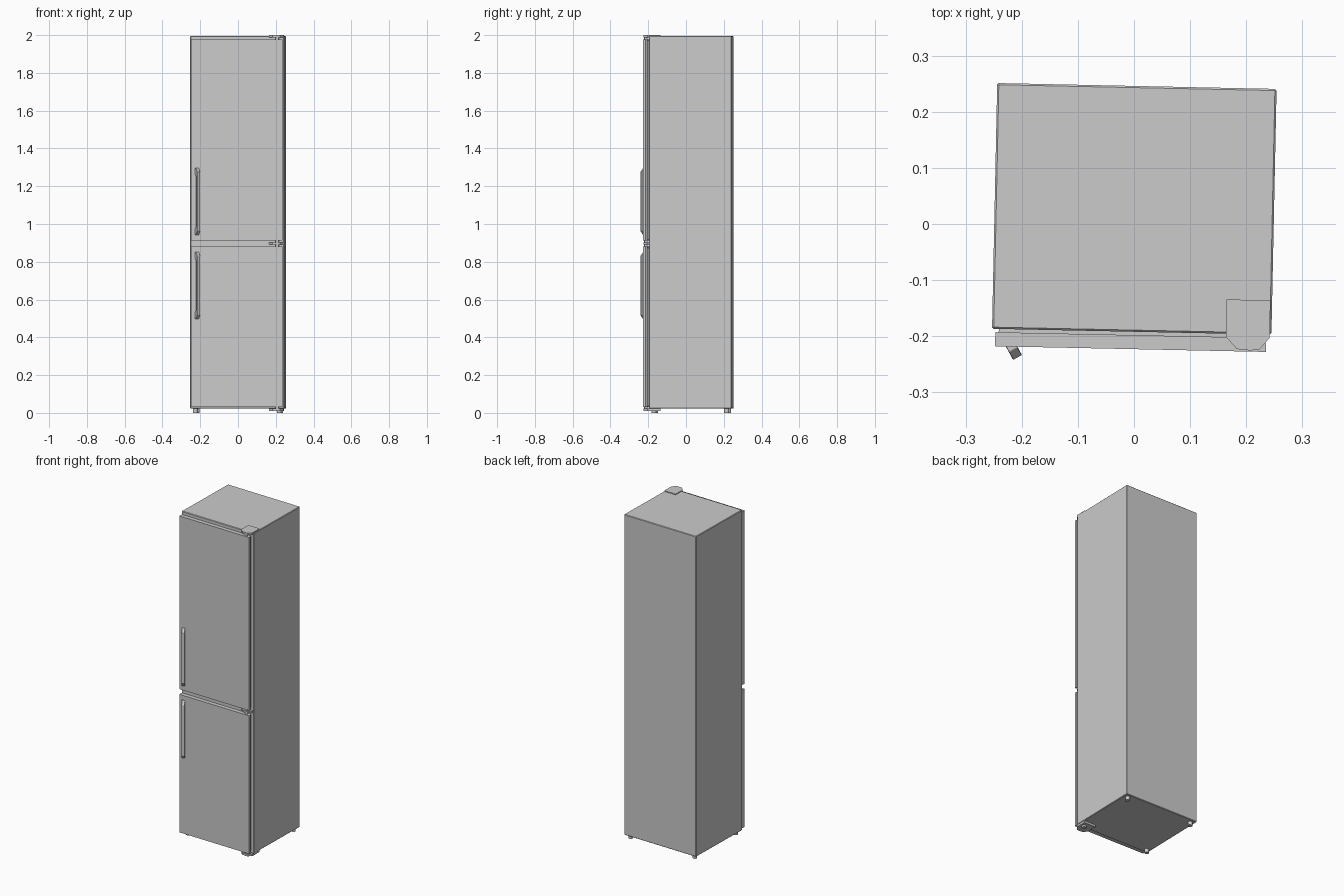
import bpy, bmesh, math
from mathutils import Matrix, Vector

if "Cube" in bpy.data.objects:
    bpy.data.objects.remove(bpy.data.objects["Cube"])

TURN = Matrix.Rotation(math.radians(-1.2), 4, 'Z')   # whole fridge stands slightly turned


def finish(name, bm, bevel=0.0):
    bmesh.ops.recalc_face_normals(bm, faces=bm.faces)
    me = bpy.data.meshes.new(name)
    bm.to_mesh(me)
    bm.free()
    ob = bpy.data.objects.new(name, me)
    bpy.context.collection.objects.link(ob)
    ob.matrix_world = TURN
    if bevel:
        m = ob.modifiers.new("bevel", 'BEVEL')
        m.width, m.segments = bevel, 1
    return ob


def box(name, x0, x1, y0, y1, z0, z1, bevel=0.0):
    bm = bmesh.new()
    bmesh.ops.create_cube(bm, size=1)
    for v in bm.verts:
        v.co = (x0 + (v.co.x + .5) * (x1 - x0), y0 + (v.co.y + .5) * (y1 - y0),
                z0 + (v.co.z + .5) * (z1 - z0))
    return finish(name, bm, bevel)


def prism(name, points, offset, bevel=0.0):
    bm = bmesh.new()
    face = bm.faces.new([bm.verts.new(p) for p in points])
    res = bmesh.ops.extrude_face_region(bm, geom=[face])
    bmesh.ops.translate(bm, vec=offset,
                        verts=[g for g in res['geom'] if isinstance(g, bmesh.types.BMVert)])
    return finish(name, bm, bevel)


def cylinder(name, x, y, z0, z1, r, sides=16):
    bm = bmesh.new()
    bmesh.ops.create_cone(bm, cap_ends=True, segments=sides, radius1=r, radius2=r, depth=z1 - z0,
                          matrix=Matrix.Translation((x, y, (z0 + z1) / 2)))
    for f in bm.faces:
        f.smooth = len(f.verts) == 4
    return finish(name, bm)


# Cabinet
box("cabinet", -.249, .249, -.192, .246, .022, 1.995, .003)


# Diagonal C-shaped handle, tapered at both ends
def handle(name, z0, z1):
    out, side = Vector((.5, -.866, 0)), Vector((.866, .5, 0))
    base = Vector((-.217, -.217, 0)) - side * .009
    prof = [(0, z1), (.013, z1), (.029, z1 - .022), (.029, z0 + .022), (.013, z0), (0, z0),
            (0, z0 + .035), (.015, z0 + .045), (.015, z1 - .045), (0, z1 - .035)]
    prism(name, [base + out * d + Vector((0, 0, z)) for d, z in prof], side * .018, .001)


# Doors with gasket, corner cut on the hinge side, and handle
for label, z0, z1, h0, h1 in (("upper", .912, 1.978, .942, 1.297), ("lower", .03, .88, .497, .852)):
    outline = [(-.243, -.198), (-.243, -.223), (.24, -.223), (.24, -.209), (.232, -.198)]
    prism(label + "_door", [(x, y, z0) for x, y in outline], (0, 0, z1 - z0))
    box(label + "_gasket", -.237, .229, -.199, -.191, z0 + .006, z1 - .006)
    handle(label + "_handle", h0, h1)


# Hinge plates with clipped front corners
def hinge_plate(name, back, z0, z1):
    pts = [(.168, back), (.246, back), (.246, -.198), (.228, -.219), (.212, -.221),
           (.188, -.219), (.168, -.198)]
    prism(name, [(x, y, z0) for x, y in pts], (0, 0, z1 - z0))


hinge_plate("top_hinge", -.131, 1.988, 2.0)
hinge_plate("middle_hinge", -.185, .891, .901)
hinge_plate("bottom_hinge", -.131, .01, .022)
for name, z0, z1 in (("top_pin", 1.97, 1.99), ("middle_pin", .875, .915), ("bottom_pin", .015, .035)):
    cylinder(name, .212, -.208, z0, z1, .009)

# Levelling feet
for side, x in (("left", -.222), ("right", .222)):
    for end, y in (("front", -.165), ("back", .22)):
        cylinder(f"{end}_{side}_foot", x, y, 0, .024, .013)
